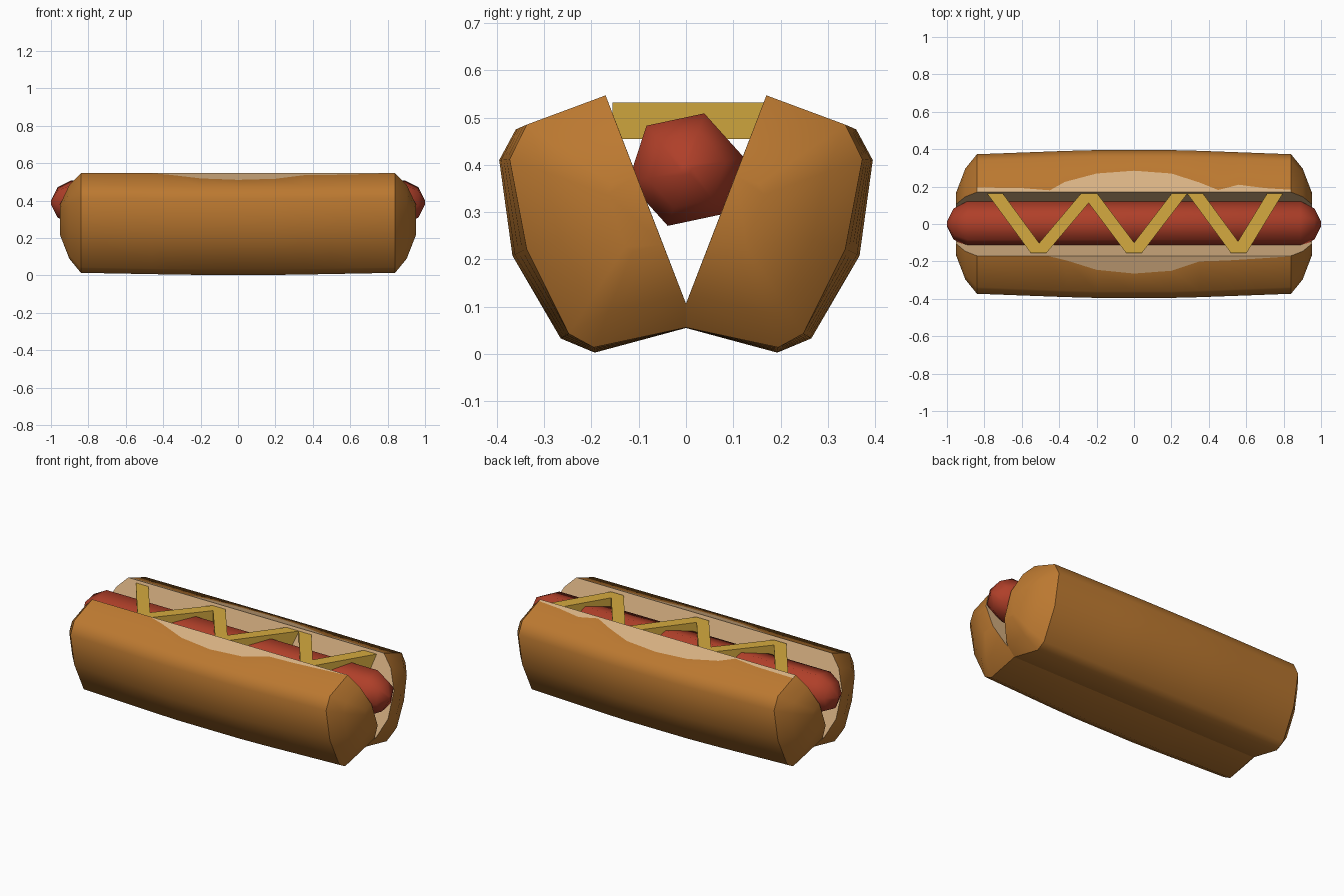
import bpy, bmesh, math

if "Cube" in bpy.data.objects:
    bpy.data.objects.remove(bpy.data.objects["Cube"])


def material(name, rgb):
    m = bpy.data.materials.new(name)
    m.diffuse_color = (*rgb, 1)
    m.use_nodes = True
    m.node_tree.nodes["Principled BSDF"].inputs["Base Color"].default_value = m.diffuse_color
    return m


CRUST = material("bun crust", (0.50, 0.19, 0.03))
CRUMB = material("bun crumb", (0.70, 0.45, 0.23))
MEAT = material("sausage red", (0.43, 0.05, 0.022))
MUSTARD = material("mustard yellow", (0.66, 0.40, 0.05))


def finish(name, bm, mats, angle=45):
    bmesh.ops.recalc_face_normals(bm, faces=bm.faces)
    me = bpy.data.meshes.new(name)
    bm.to_mesh(me)
    bm.free()
    for m in mats:
        me.materials.append(m)
    ob = bpy.data.objects.new(name, me)
    bpy.context.collection.objects.link(ob)
    bpy.ops.object.select_all(action='DESELECT')
    bpy.context.view_layer.objects.active = ob
    ob.select_set(True)
    bpy.ops.object.shade_smooth_by_angle(angle=math.radians(angle))
    return ob


def loft(bm, rings, rule=lambda r, i: 0):
    """Skin closed rings of points and cap both ends."""
    vs = [[bm.verts.new(p) for p in ring] for ring in rings]
    n = len(vs[0])
    for r in range(len(vs) - 1):
        for i in range(n):
            j = (i + 1) % n
            f = bm.faces.new((vs[r][i], vs[r][j], vs[r + 1][j], vs[r + 1][i]))
            f.material_index = rule(r, i)
    bm.faces.new(vs[0])
    bm.faces.new(vs[-1])


# Bun half sections (y, z): inner top edge, outside, down to the hinge
MID = [(.17, .547), (.36, .475), (.395, .41), (.367, .208), (.265, .033), (.193, .003), (-.018, .06)]
END = [(.17, .547), (.337, .485), (.373, .412), (.337, .222), (.248, .043), (.195, .014), (-.018, .06)]
AXIS = (.077, .305)


def bun_half(name, side, patch):
    # patch: (x, outer y of the pale area on top)
    stations = [(-.952, .3, .171), (-.902, .74, .171)]
    stations += [(x, 1, y) for x, y in patch]
    stations += [(.902, .74, .171), (.952, .3, .171)]
    rings = []
    for x, s, py in stations:
        t = min(max((abs(x) - .25) / .59, 0), 1)
        sec = [(a[0] + (b[0] - a[0]) * t, a[1] + (b[1] - a[1]) * t) for a, b in zip(MID, END)]
        (ay, az), (by, bz) = sec[:2]
        f = (py - ay) / (by - ay)
        sec.insert(1, (py, az + (bz - az) * f))
        rings.append([(x, side * (AXIS[0] + (y - AXIS[0]) * s), AXIS[1] + (z - AXIS[1]) * s)
                      for y, z in sec])
    last = len(rings[0]) - 1
    n = len(rings)

    def rule(r, i):
        return 1 if i == last or (i == 0 and 2 <= r < n - 3) else 0

    bm = bmesh.new()
    loft(bm, rings, rule)
    finish(name, bm, [CRUST, CRUMB])


bun_half("bun_back", 1, [(-.84, .195), (-.6, .192), (-.45, .18), (-.37, .225), (-.2, .27), (0, .285),
                         (.2, .27), (.35, .222), (.45, .182), (.56, .21), (.7, .192), (.84, .183)])
bun_half("bun_front", -1, [(-.84, .171), (-.46, .171), (-.36, .195), (-.2, .245), (0, .265),
                           (.2, .25), (.35, .2), (.5, .195), (.66, .185), (.84, .173)])

# Sausage: twisted hexagonal tube with rounded ends
prof = [(-1, .012), (-.965, .085), (-.89, .125), (.89, .125), (.965, .085), (1, .012)]
bm = bmesh.new()
loft(bm, [[(x, r * math.cos(math.radians(12 + 60 * k)), .39 + r * math.sin(math.radians(12 + 60 * k)))
           for k in range(6)] for x, r in prof])
finish("sausage", bm, [MEAT], 62)

# Mustard zigzag: slanted bars between the two bun halves
bm = bmesh.new()
HI, LO, H = .165, -.155, .042
for xa, ya, xb, yb in [(-.745, HI, -.51, LO), (-.51, LO, -.24, HI), (-.24, HI, 0, LO),
                       (0, LO, .245, HI), (.325, HI, .56, LO), (.56, LO, .755, HI)]:
    loft(bm, [[(x - H, y, .455), (x + H, y, .455), (x + H, y, .532), (x - H, y, .532)]
              for x, y in ((xa, ya), (xb, yb))])
finish("mustard", bm, [MUSTARD], 30)
